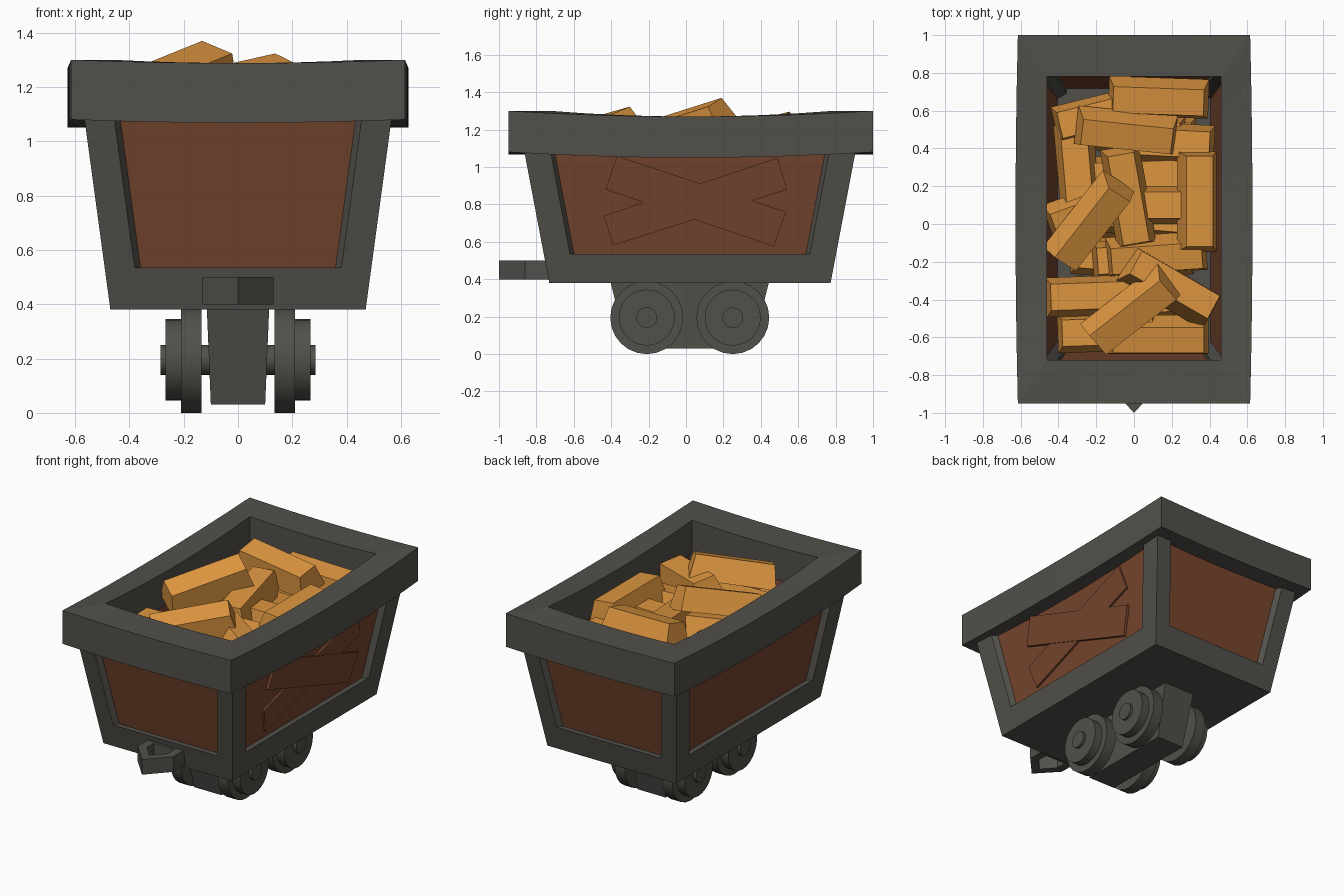
import bpy, bmesh, math, random
from mathutils import Vector

if "Cube" in bpy.data.objects:
    bpy.data.objects.remove(bpy.data.objects["Cube"])

random.seed(4)
CY = 0.021  # body centre in y (the coupler pushes the body back a little)


def material(name, rgb):
    m = bpy.data.materials.new(name)
    m.diffuse_color = (*rgb, 1)
    m.use_nodes = True
    m.node_tree.nodes["Principled BSDF"].inputs["Base Color"].default_value = m.diffuse_color
    return m


IRON = material("dark iron", (0.084, 0.080, 0.069))
WOOD = material("red brown wood", (0.181, 0.061, 0.027))
GOLD = material("gold", (0.73, 0.305, 0.051))


def loft(name, rings, mat, closed=False):
    """Join rings of points into a solid; closed joins last ring to the first."""
    bm = bmesh.new()
    vs = [[bm.verts.new(p) for p in r] for r in rings]
    n = len(rings[0])
    pairs = list(zip(vs, vs[1:]))
    if closed:
        pairs.append((vs[-1], vs[0]))
    for a, b in pairs:
        for i in range(n):
            j = (i + 1) % n
            bm.faces.new((a[i], a[j], b[j], b[i]))
    if not closed:
        bm.faces.new(vs[0])
        bm.faces.new(vs[-1])
    bmesh.ops.recalc_face_normals(bm, faces=bm.faces)
    me = bpy.data.meshes.new(name)
    bm.to_mesh(me)
    bm.free()
    me.materials.append(mat)
    ob = bpy.data.objects.new(name, me)
    bpy.context.collection.objects.link(ob)
    return ob


def rect(hx, hy, z, cy=0.0):
    return [(sx * hx, cy + sy * hy, z) for sx, sy in ((-1, -1), (1, -1), (1, 1), (-1, 1))]


# Outer half sizes of the tapered tub at height z
def hx(z): return 0.47 + 0.095 * (z - 0.38) / 0.7
def hy(z): return 0.752 + 0.133 * (z - 0.38) / 0.7


# Tub: solid base, corner posts with chamfered window edges
B, T = 0.535, 1.09
loft("tub_base", [rect(hx(z), hy(z), z, CY) for z in (0.38, B)], IRON)
POST = [(0, 0), (0.11, 0), (0.135, 0.04), (0.135, 0.11), (0.11, 0.125), (0.04, 0.165), (0, 0.14)]
for sx in (-1, 1):
    for sy in (-1, 1):
        loft("corner_post", [[(sx * (hx(z) - u), CY + sy * (hy(z) - v), z) for u, v in POST]
                             for z in (B - 0.02, T)], IRON)

# Recessed wooden panels on four sides
for s in (-1, 1):
    side, end = [], []
    for z in (B - 0.01, 1.1):
        x0, x1 = s * (hx(z) - 0.035), s * (hx(z) - 0.085)
        y0, y1 = CY + s * (hy(z) - 0.035), CY + s * (hy(z) - 0.085)
        w, l = hx(z) - 0.1, hy(z) - 0.12
        side.append([(x0, CY - l, z), (x0, CY + l, z), (x1, CY + l, z), (x1, CY - l, z)])
        end.append([(-w, y0, z), (w, y0, z), (w, y1, z), (-w, y1, z)])
    loft("side_panel", side, WOOD)
    loft("end_panel", end, WOOD)

# Crossed repair planks on the right side
PLANKS = [([(-0.37, 1.06), (-0.43, 0.88), (0.47, 0.575), (0.535, 0.76)], 0.017),
          ([(-0.44, 0.74), (-0.39, 0.58), (0.54, 0.88), (0.49, 1.05)], 0.022)]
for pts, d in PLANKS:
    loft("repair_plank", [[(hx(z) - o, y, z) for y, z in pts] for o in (0.05, d)], WOOD)

# Rim: heavy ring with sagging sides
N = 8
rings = []
outer, inner = rect(0.615, 0.975, 0, 0.025), rect(0.46, 0.75, 0, 0.03)
for k in range(4):
    long_side = k % 2 == 1
    sag = 0.03 if long_side else 0.012
    for i in range(N):
        f = i / N
        bow = 1 - (2 * f - 1) ** 2
        o = Vector(outer[k]).lerp(outer[(k + 1) % 4], f)
        n = Vector(inner[k]).lerp(inner[(k + 1) % 4], f)
        if long_side:
            o.x *= 1 + 0.02 * bow
        dz = -sag * bow
        rings.append([(o.x, o.y, 1.08 + dz), (o.x, o.y, 1.30 + dz),
                      (n.x, n.y, 1.30 + dz), (n.x, n.y, 1.08 + dz)])
loft("rim", rings, IRON, closed=True)

# Undercarriage block
loft("chassis", [rect(0.1, 0.335, 0.03, 0.02), rect(0.115, 0.425, 0.39, 0.02)], IRON)


# Wheels: flange, tread and axle with hub ends
def cylinder(name, x0, x1, y, r):
    bpy.ops.mesh.primitive_cylinder_add(vertices=24, radius=r, depth=abs(x1 - x0),
                                        location=((x0 + x1) / 2, y, 0.195),
                                        rotation=(0, math.pi / 2, 0))
    ob = bpy.context.object
    ob.name = name
    ob.data.materials.append(IRON)
    bpy.ops.object.shade_smooth_by_angle()


for y in (-0.21, 0.25):
    cylinder("axle", -0.285, 0.285, y, 0.055)
    for s in (-1, 1):
        cylinder("wheel_flange", s * 0.135, s * 0.21, y, 0.195)
        cylinder("wheel_tread", s * 0.20, s * 0.267, y, 0.15)

# Coupler: pointed loop at the front
LOOP_OUT = [(-0.13, -0.72), (-0.13, -0.86), (0, -1.0), (0.13, -0.86), (0.13, -0.72)]
LOOP_IN = [(-0.075, -0.77), (-0.075, -0.84), (0, -0.925), (0.075, -0.84), (0.075, -0.77)]
loft("coupler", [[(*o, 0.4), (*o, 0.5), (*i, 0.5), (*i, 0.4)]
                 for o, i in zip(LOOP_OUT, LOOP_IN)], IRON, closed=True)


# Gold bars: tapered ingots
def bar(x, y, z, yaw, pitch=0, roll=0):
    ob = loft("gold_bar", [rect(0.265, 0.105, -0.075), rect(0.24, 0.07, 0.075)], GOLD)
    ob.location = (x, y, z)
    ob.rotation_euler = [math.radians(a) for a in (roll, pitch, yaw)]


# Visible bars on top of the heap: x, y, z, yaw, pitch, roll
HEAP = [
    (0.13, 0.66, 1.10, -2, 0, 8), (-0.04, 0.48, 1.19, -6, 4, 14),
    (0.34, 0.12, 1.13, 90, 0, 6), (-0.23, 0.00, 1.22, 52, -14, 20),
    (-0.01, -0.47, 1.19, 38, -10, 18), (0.20, -0.33, 1.12, -30, 8, -12),
    (-0.20, -0.38, 1.05, 2, 0, 0), (0.13, -0.60, 1.02, 0, 0, 12),
    (0.10, 0.10, 1.05, 0, 0, 0), (-0.30, 0.27, 1.02, 95, 0, 0),
    (-0.20, 0.08, 1.08, 20, 0, 10), (0.12, -0.17, 1.04, 4, 0, 10),
    (-0.16, 0.58, 1.06, 14, 0, 0), (-0.03, 0.14, 1.12, 100, -6, 0),
    (0.16, 0.43, 1.02, -3, 0, 0), (-0.14, -0.57, 0.97, 2, 0, 0)]
for b in HEAP:
    bar(*b)

# Hidden lower layers that carry the heap
for layer, z in enumerate((0.615, 0.77, 0.925)):
    for y in (-0.42, -0.2, 0.02, 0.24, 0.46):
        bar(random.uniform(-0.1, 0.1), y + 0.02, z, random.uniform(-6, 6))
